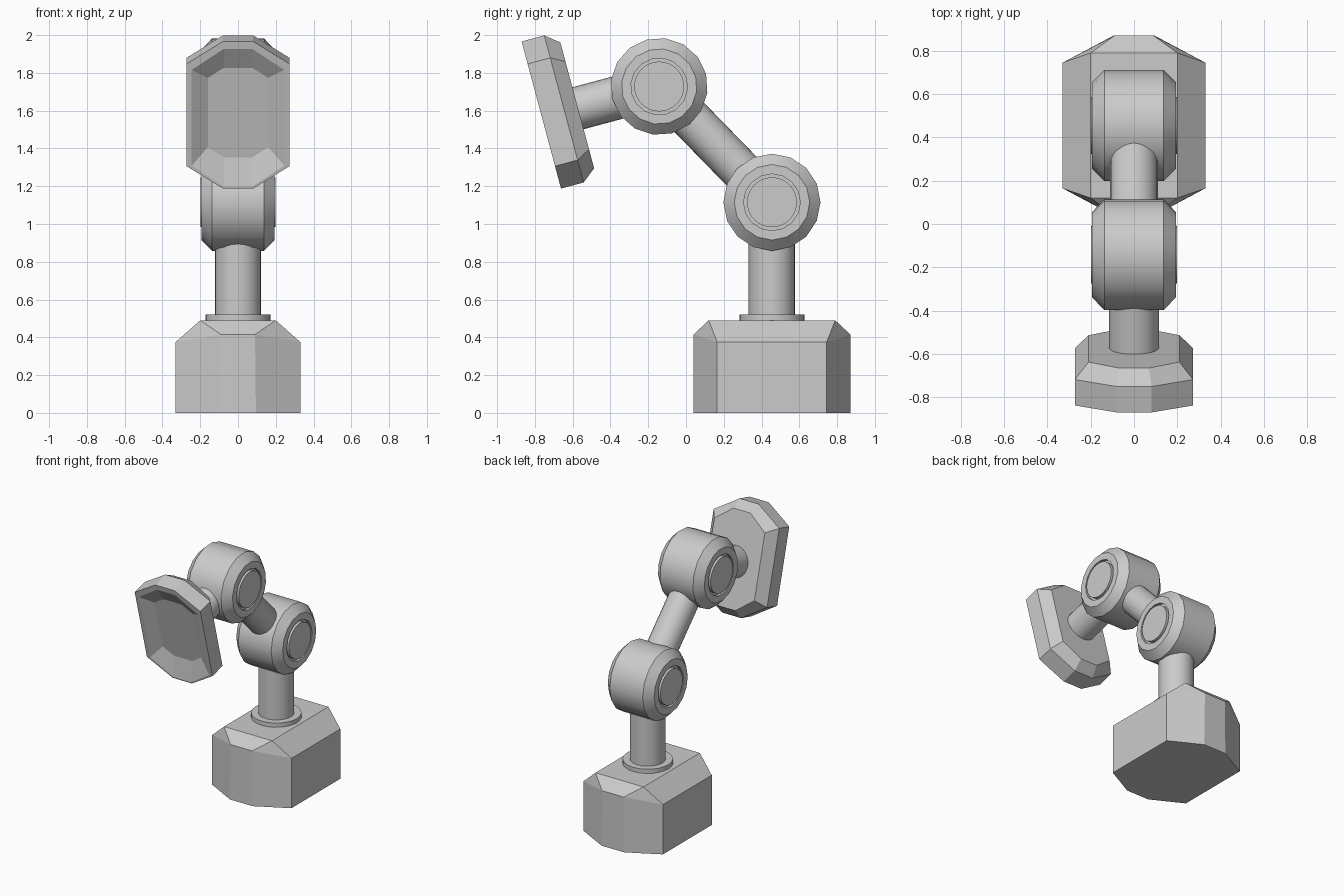
import bpy, bmesh
from math import sin, cos, pi, radians
from mathutils import Vector

if "Cube" in bpy.data.objects:
    bpy.data.objects.remove(bpy.data.objects["Cube"])

TILT = radians(15)
ELBOW, WRIST = Vector((0, 0.455, 1.115)), Vector((0, -0.142, 1.728))
X = Vector((1, 0, 0))


def finish(name, bm, smooth):
    bmesh.ops.recalc_face_normals(bm, faces=bm.faces)
    me = bpy.data.meshes.new(name)
    bm.to_mesh(me)
    bm.free()
    ob = bpy.data.objects.new(name, me)
    bpy.context.collection.objects.link(ob)
    if smooth:
        bpy.ops.object.select_all(action='DESELECT')
        ob.select_set(True)
        bpy.context.view_layer.objects.active = ob
        bpy.ops.object.shade_smooth_by_angle(angle=radians(30))
    return ob


def loft(name, rings, smooth=False, caps=True):
    bm = bmesh.new()
    vs = [[bm.verts.new(p) for p in ring] for ring in rings]
    n = len(vs[0])
    for a, b in zip(vs, vs[1:]):
        for i in range(n):
            j = (i + 1) % n
            bm.faces.new((a[i], a[j], b[j], b[i]))
    if caps:
        bm.faces.new(vs[0])
        bm.faces.new(vs[-1])
    return finish(name, bm, smooth)


def lathe(name, profile, origin, axis, n=24, phase=0.0):
    """profile: (radius, distance along axis)"""
    axis = axis.normalized()
    u = Vector((0, 1, 0)) if abs(axis.x) > 0.9 else X
    w = axis.cross(u)
    rings = []
    for r, h in profile:
        rings.append([origin + axis * h + r * (cos(phase + 2 * pi * i / n) * u
                      + sin(phase + 2 * pi * i / n) * w) for i in range(n)])
    return loft(name, rings, True)


def tube(name, r, a, b):
    return lathe(name, [(r, 0), (r, (b - a).length)], a, b - a)


# Base block: convex hull of footprint, wall top corners and top rectangle
bm = bmesh.new()
for sx in (-1, 1):
    for sy in (-1, 1):
        for x, y, z in ((.33, .29, 0), (.095, .415, 0), (.33, .29, .375),
                        (.09, .415, .415), (.2, .335, .49)):
            bm.verts.new((sx * x, 0.455 + sy * y, z))
bmesh.ops.convex_hull(bm, input=bm.verts)
bmesh.ops.dissolve_limit(bm, angle_limit=radians(1), verts=bm.verts, edges=bm.edges)
finish("base_block", bm, False)

# Collar and arm tubes
tube("base_collar", 0.172, Vector((0, .455, .48)), Vector((0, .455, .522)))
tube("column", 0.123, Vector((0, .455, .5)), ELBOW)
tube("middle_arm", 0.11, ELBOW, WRIST)

# Joints: chamfered barrels with a raised button in each end
for name, c, phase in (("elbow", ELBOW, 0), ("wrist", WRIST, TILT)):
    half = [(.172, 0.15), (.193, 0.15), (.193, 0.2), (.137, 0.257)]
    prof = [(r, -h) for h, r in half] + [(r, h) for h, r in reversed(half)]
    lathe(name + "_joint", prof, c, X, 16, phase)
    lathe(name + "_buttons", [(.132, -.198), (.132, .198)], c, X, 32)

# Head plate: octagonal, recessed front, chamfered back
centre = Vector((0, -0.766, 1.577))
up = Vector((0, -sin(TILT), cos(TILT)))
back = Vector((0, cos(TILT), sin(TILT)))


def octagon(depth, x, v, xt, vt, shift=0.0):
    q = [(x, -v), (x, v), (xt, vt), (-xt, vt), (-x, v), (-x, -v), (-xt, -vt), (xt, -vt)]
    return [centre + X * a + up * (b + shift) + back * depth for a, b in q]


loft("head_plate", [
    octagon(.05, .16, .19, .075, .245),
    octagon(0, .245, .262, .075, .378, -.015),
    octagon(0, .273, .28, .08, .403),
    octagon(.124, .273, .28, .08, .403),
    octagon(.197, .21, .24, .07, .345)])
tube("head_arm", 0.115, WRIST, WRIST - back * 0.46)
